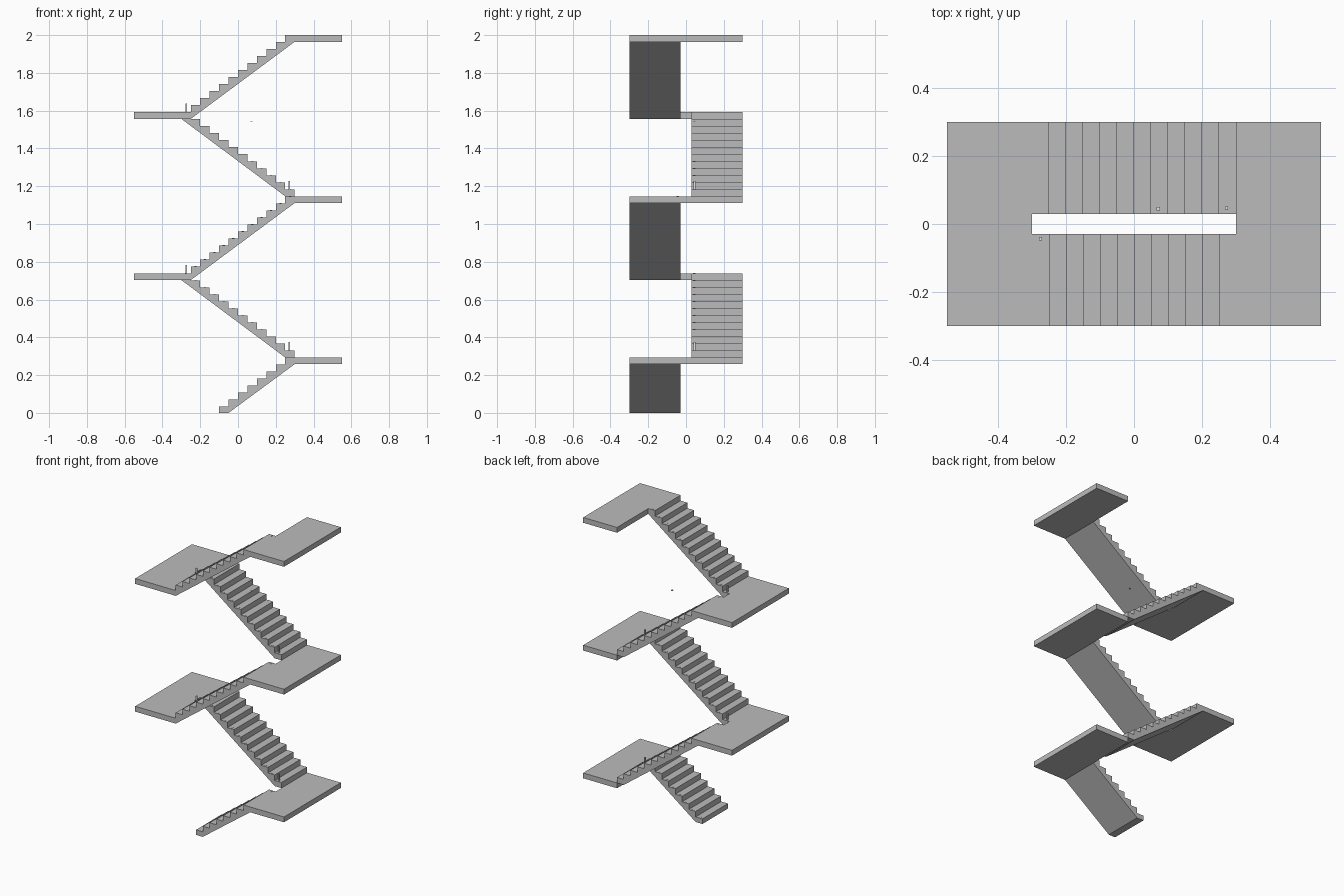
import bpy, bmesh

cube = bpy.data.objects.get("Cube")
if cube:
    bpy.data.objects.remove(cube)

RISE, TREAD, SLAB = 0.0371, 0.05, 0.0355
HALF, WELL, END = 0.3, 0.03, 0.55      # half depth, half stairwell, landing end


def material(name, value):
    m = bpy.data.materials.new(name)
    m.use_nodes = True
    col = (value, value, value, 1)
    m.diffuse_color = col
    m.node_tree.nodes["Principled BSDF"].inputs["Base Color"].default_value = col
    return m


concrete = material("concrete grey", 0.5)
pale = material("pale railing", 0.9)


def prism(name, profile, y0, y1, mat):
    """Extrude an x-z profile from y0 to y1."""
    bm = bmesh.new()
    face = bm.faces.new([bm.verts.new((x, y0, z)) for x, z in profile])
    out = bmesh.ops.extrude_face_region(bm, geom=[face])
    moved = [v for v in out["geom"] if isinstance(v, bmesh.types.BMVert)]
    bmesh.ops.translate(bm, verts=moved, vec=(0, y1 - y0, 0))
    bmesh.ops.recalc_face_normals(bm, faces=bm.faces)
    mesh = bpy.data.meshes.new(name)
    bm.to_mesh(mesh)
    bm.free()
    mesh.materials.append(mat)
    ob = bpy.data.objects.new(name, mesh)
    bpy.context.collection.objects.link(ob)
    return ob


def box(name, x0, x1, y0, y1, z0, z1, mat):
    return prism(name, [(x0, z0), (x1, z0), (x1, z1), (x0, z1)], y0, y1, mat)


def flight(name, side, top, risers, foot):
    """side +1 climbs towards +x at the front, -1 towards -x at the back."""
    start = 0.25 - TREAD * (risers - 1)
    low = top - RISE * risers
    pts = list(foot)
    for i in range(risers):
        x, z = start + i * TREAD, low + (i + 1) * RISE
        if i or not foot:
            pts.append((x, z - RISE))
        elif foot:
            pts.append((x, foot[-1][1]))
        pts.append((x, z))
        # baluster socket near the inner edge of the tread
        u, y = side * (x + TREAD / 2), -side * 0.043
        box(name + "_socket", u - 0.006, u + 0.006, y - 0.006, y + 0.006,
            z - 0.002, z + 0.001, concrete)
    pts += [(HALF, top), (HALF, top - SLAB)]
    pts = [(side * x, z) for x, z in pts]
    prism(name, pts, -side * HALF, -side * WELL, concrete)


def landing(name, side, top):
    x0, x1 = sorted((side * HALF, side * END))
    box(name, x0, x1, -HALF, HALF, top - SLAB, top, concrete)


# Levels of the landings, from the top down
top3 = 2.0
mid2 = top3 - 11 * RISE
top2 = mid2 - 12 * RISE
mid1 = top2 - 11 * RISE
top1 = mid1 - 12 * RISE

for i, z in enumerate((top1, top2, top3)):
    landing(f"left_landing_{i + 1}", 1, z)
for i, z in enumerate((mid1, mid2)):
    landing(f"right_landing_{i + 1}", -1, z)

# Entry flight stands on the floor
flight("entry_flight", 1, top1, 8, [(-0.05, 0), (-0.1, 0)])

for i, (low, mid, top) in enumerate(((top1, mid1, top2), (top2, mid2, top3))):
    # Back flight rests on the edge of the lower landing
    flight(f"back_flight_{i + 1}", -1, mid, 12, [(-0.25, low), (-HALF, low)])
    # Front flight begins with a flat strip beside the landing
    flight(f"front_flight_{i + 1}", 1, top, 11,
           [(-0.25, mid - SLAB), (-HALF, mid - SLAB), (-HALF, mid), (-0.25, mid)])
    # Short newel stubs at the foot of each flight
    for x, y, z in ((-0.275, -0.043, mid), (0.272, 0.046, low + RISE)):
        box("newel_stub", x - 0.004, x + 0.004, y - 0.005, y + 0.005, z, z + 0.045, pale)

# Loose baluster cap above the upper back flight
box("baluster_cap", 0.066, 0.076, 0.04, 0.05, 1.542, 1.546, pale)
